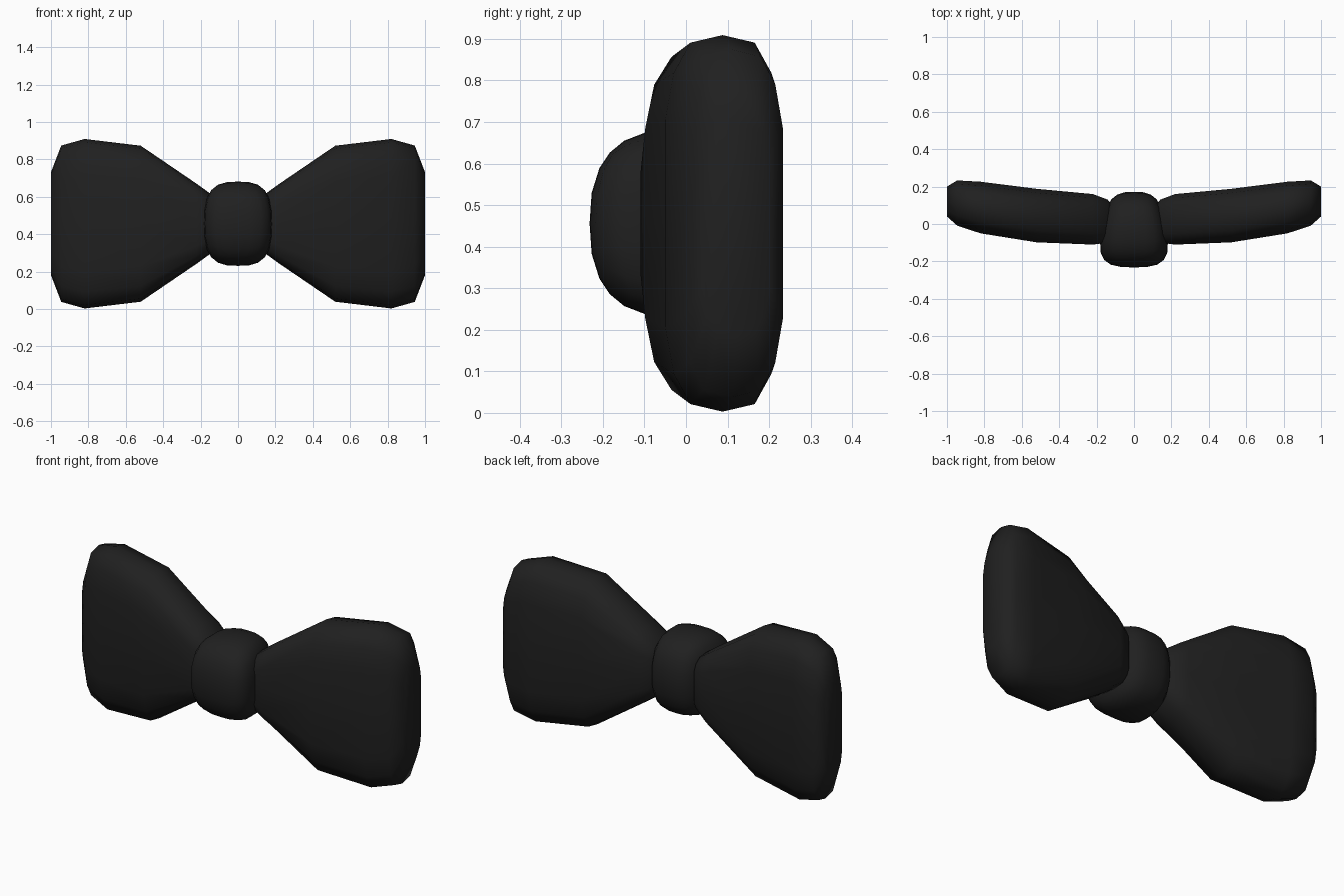
import bpy, bmesh, math

if "Cube" in bpy.data.objects:
    bpy.data.objects.remove(bpy.data.objects["Cube"])

ZC = 0.456  # height of the bow's centre line

black = bpy.data.materials.new("black_fabric")
black.diffuse_color = (0.0145, 0.0145, 0.0145, 1)
black.use_nodes = True
black.node_tree.nodes["Principled BSDF"].inputs["Base Color"].default_value = black.diffuse_color


def finish(bm, name, angle):
    bmesh.ops.recalc_face_normals(bm, faces=bm.faces)
    mesh = bpy.data.meshes.new(name)
    bm.to_mesh(mesh)
    bm.free()
    mesh.materials.append(black)
    ob = bpy.data.objects.new(name, mesh)
    bpy.context.collection.objects.link(ob)
    bpy.context.view_layer.objects.active = ob
    ob.select_set(True)
    bpy.ops.object.shade_smooth_by_angle(angle=math.radians(angle))
    ob.select_set(False)
    return ob


# Rounded cross-section of a wing: one quarter, mirrored into a full ring
quarter = [(0, 1), (0.56, 0.96), (0.85, 0.8), (1, 0.55)]
ring = quarter + [(1, 0)] + [(u, -v) for u, v in quarter[::-1]]
ring += [(-u, v) for u, v in ring[-2:0:-1]]

# Wing stations: x, half height, y centre, half depth
stations = [
    (0.11, 0.09, 0.012, 0.075),
    (0.14, 0.155, 0.015, 0.115),
    (0.22, 0.213, 0.025, 0.135),
    (0.52, 0.417, 0.045, 0.143),
    (0.82, 0.453, 0.088, 0.138),
    (0.945, 0.418, 0.112, 0.121),
    (1.0, 0.275, 0.12, 0.08),
]


def wing(name, side):
    bm = bmesh.new()
    loops = [[bm.verts.new((side * x, yc + d * u, ZC + h * v)) for u, v in ring]
             for x, h, yc, d in stations]
    n = len(ring)
    for a, b in zip(loops, loops[1:]):
        for i in range(n):
            j = (i + 1) % n
            bm.faces.new((a[i], a[j], b[j], b[i]))
    bm.faces.new(loops[0])
    bm.faces.new(loops[-1])
    return finish(bm, name, 80)


wing("right_wing", 1)
wing("left_wing", -1)

# Centre knot: gridded cube rounded to a soft block, narrower at the back
bm = bmesh.new()
bmesh.ops.create_cube(bm, size=2)
bmesh.ops.subdivide_edges(bm, edges=bm.edges[:], cuts=5, use_grid_fill=True)
for vert in bm.verts:
    x, y, z = vert.co
    yz = (abs(y) ** 2.5 + abs(z) ** 2.5) ** (1 / 2.5)
    r = (abs(x) ** 3.2 + yz ** 3.2) ** (1 / 3.2)
    x, y, z = x / r, y / r, z / r
    vert.co = (x * (0.173 - 0.03 * y), -0.03 + 0.202 * y, ZC + 0.225 * z)
finish(bm, "centre_knot", 60)
